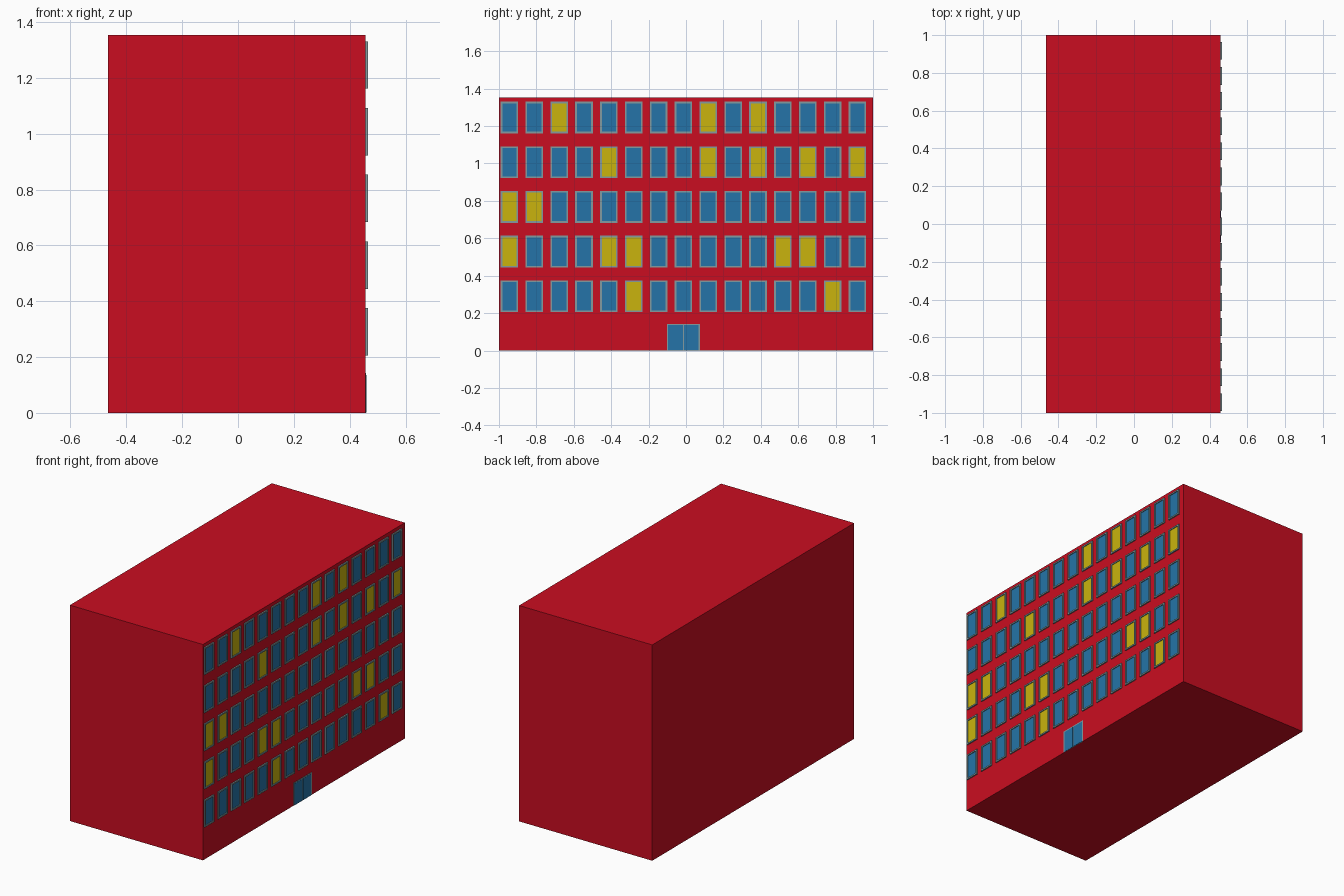
import bpy, bmesh

if "Cube" in bpy.data.objects:
    bpy.data.objects.remove(bpy.data.objects["Cube"])


def material(name, rgb):
    m = bpy.data.materials.new(name)
    m.diffuse_color = (*rgb, 1.0)
    m.use_nodes = True
    m.node_tree.nodes["Principled BSDF"].inputs["Base Color"].default_value = m.diffuse_color
    return m


RED = material("red wall", (0.59, 0.004, 0.015))
FRAME = material("grey frame", (0.23, 0.33, 0.35))
BLUE = material("blue glass", (0.018, 0.175, 0.392))
YELLOW = material("lit yellow glass", (0.585, 0.456, 0.004))

WALL_X = 0.457      # facade plane
BACK_X = -0.466


def make_object(name, bm, mats):
    mesh = bpy.data.meshes.new(name)
    bm.to_mesh(mesh)
    bm.free()
    for m in mats:
        mesh.materials.append(m)
    ob = bpy.data.objects.new(name, mesh)
    bpy.context.collection.objects.link(ob)
    return ob


def add_box(bm, lo, hi):
    verts = bmesh.ops.create_cube(bm, size=1)["verts"]
    for v in verts:
        for i in range(3):
            v.co[i] = lo[i] if v.co[i] < 0 else hi[i]
    bm.normal_update()
    return list({f for v in verts for f in v.link_faces})


def add_framed_pane(bm, y0, y1, z0, z1, depth, border, recess, glass):
    """Thin frame on the facade with a recessed glass face."""
    faces = add_box(bm, (WALL_X, y0, z0), (WALL_X + depth, y1, z1))
    back = min(faces, key=lambda f: f.calc_center_median().x)
    pane = max(faces, key=lambda f: f.calc_center_median().x)
    bmesh.ops.inset_region(bm, faces=[pane], thickness=border, use_even_offset=True)
    bmesh.ops.inset_region(bm, faces=[pane], thickness=0.0, depth=0.0)
    for v in pane.verts:
        v.co.x -= recess
    pane.material_index = glass
    bmesh.ops.delete(bm, geom=[back], context="FACES_ONLY")


# Main block
bm = bmesh.new()
add_box(bm, (BACK_X, -1, 0), (WALL_X, 1, 1.353))
make_object("building_block", bm, [RED])

# Windows: floors from bottom to top, with the lit columns of each
LIT = [{5, 13}, {0, 4, 5, 11, 12}, {0, 1}, {4, 8, 10, 12, 14}, {2, 8, 10}]
for floor, lit in enumerate(LIT):
    bm = bmesh.new()
    z0 = 0.205 + 0.239 * floor
    for col in range(15):
        y = -0.944 + 0.1329 * col
        add_framed_pane(bm, y - 0.047, y + 0.047, z0, z0 + 0.17,
                        0.008, 0.009, 0.005, 2 if col in lit else 1)
    make_object(f"windows_floor_{floor + 1}", bm, [FRAME, BLUE, YELLOW])

# Double entrance door: grey surround plate with two glass leaves
bm = bmesh.new()
add_box(bm, (WALL_X - 0.005, -0.102, 0), (WALL_X + 0.002, 0.075, 0.143))
make_object("door_frame", bm, [FRAME])
bm = bmesh.new()
for y0, y1 in ((-0.095, -0.017), (-0.010, 0.068)):
    add_box(bm, (WALL_X, y0, 0.001), (WALL_X + 0.003, y1, 0.136))
make_object("door_leaves", bm, [BLUE])
